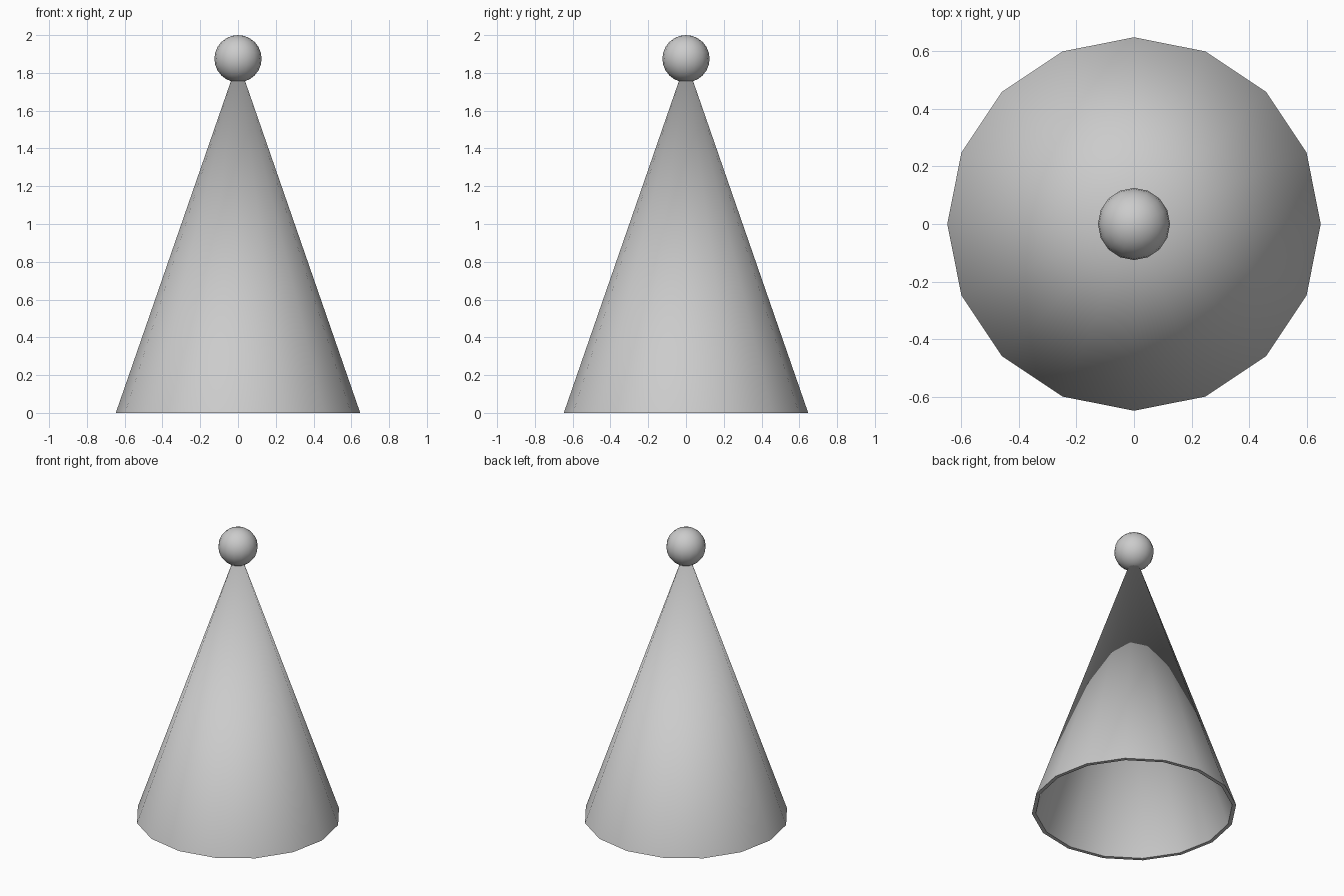
import bpy
import bmesh
from math import cos, sin, pi, radians

if "Cube" in bpy.data.objects:
    bpy.data.objects.remove(bpy.data.objects["Cube"])

SIDES = 16


def ring(bm, radius, z):
    return [bm.verts.new((radius * cos(2 * pi * i / SIDES),
                          radius * sin(2 * pi * i / SIDES), z)) for i in range(SIDES)]


def smooth(obj):
    bpy.ops.object.select_all(action='DESELECT')
    obj.select_set(True)
    bpy.context.view_layer.objects.active = obj
    bpy.ops.object.shade_smooth_by_angle(angle=radians(40))


# Hollow cone: outer and inner shells each meet in one tip, joined by a flat rim
bm = bmesh.new()
outer, inner = ring(bm, 0.647, 0), ring(bm, 0.622, 0)
outer_tip = bm.verts.new((0, 0, 1.865))
inner_tip = bm.verts.new((0, 0, 1.793))
for i in range(SIDES):
    j = (i + 1) % SIDES
    bm.faces.new((outer[i], outer[j], outer_tip))
    bm.faces.new((inner[j], inner[i], inner_tip))
    bm.faces.new((outer[j], outer[i], inner[i], inner[j]))
mesh = bpy.data.meshes.new("hat_cone")
bm.to_mesh(mesh)
bm.free()
cone = bpy.data.objects.new("hat_cone", mesh)
bpy.context.collection.objects.link(cone)
smooth(cone)

# Ball on the tip
bpy.ops.mesh.primitive_uv_sphere_add(segments=16, ring_count=12, radius=0.125,
                                     location=(0, 0, 1.875))
ball = bpy.context.object
ball.name = "tip_ball"
smooth(ball)
